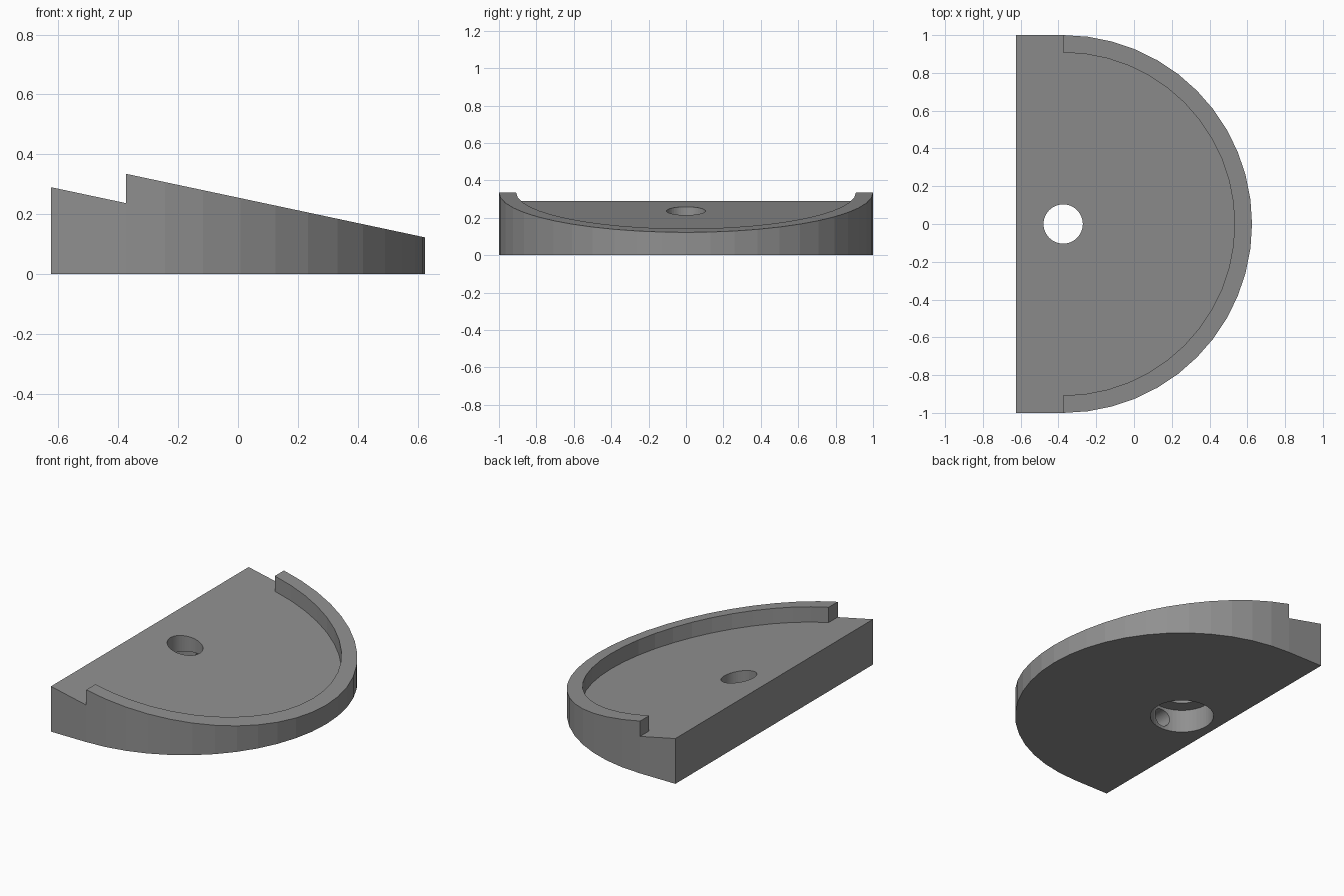
import bpy, bmesh
from math import sin, cos, pi, tan, radians
from mathutils import Matrix

if "Cube" in bpy.data.objects:
    bpy.data.objects.remove(bpy.data.objects["Cube"])

CX = -0.375          # centre of the half-round outline
BACK = -0.625        # flat edge
SLOPE = tan(radians(12))


def floor_z(x):
    return 0.29 - SLOPE * (x - BACK)


def rim_z(x):
    return floor_z(x) + 0.098


def half_arc(r, n=24):
    return [(CX + r * cos(-pi / 2 + pi * i / n), r * sin(-pi / 2 + pi * i / n))
            for i in range(n + 1)]


def make_object(name, bm):
    bmesh.ops.recalc_face_normals(bm, faces=bm.faces)
    mesh = bpy.data.meshes.new(name)
    bm.to_mesh(mesh)
    bm.free()
    ob = bpy.data.objects.new(name, mesh)
    bpy.context.collection.objects.link(ob)
    return ob


def prism(name, outline, bottom, top):
    bm = bmesh.new()
    lo = [bm.verts.new((x, y, bottom(x))) for x, y in outline]
    hi = [bm.verts.new((x, y, top(x))) for x, y in outline]
    bm.faces.new(lo[::-1])
    bm.faces.new(hi)
    n = len(outline)
    for i in range(n):
        j = (i + 1) % n
        bm.faces.new((lo[i], lo[j], hi[j], hi[i]))
    return make_object(name, bm)


def cylinder(name, r, depth, centre, along_y=False):
    bm = bmesh.new()
    m = Matrix.Translation(centre)
    if along_y:
        m = m @ Matrix.Rotation(pi / 2, 4, 'X')
    bmesh.ops.create_cone(bm, cap_ends=True, segments=48, radius1=r, radius2=r,
                          depth=depth, matrix=m)
    return make_object(name, bm)


def cut(target, cutter):
    mod = target.modifiers.new("cut", 'BOOLEAN')
    mod.operation = 'DIFFERENCE'
    mod.solver = 'EXACT'
    mod.object = cutter
    bpy.context.view_layer.objects.active = target
    bpy.ops.object.modifier_apply(modifier=mod.name)
    bpy.data.objects.remove(cutter)


# sloped half-round wedge at full rim height
body = prism("wedge_tray", [(BACK, -1)] + half_arc(1.0) + [(BACK, 1)],
             lambda x: 0.0, rim_z)

# recessed floor: inner half disc plus open strip at the flat edge
recess = [(-0.8, -1.1), (CX, -1.1)] + half_arc(0.908) + [(CX, 1.1), (-0.8, 1.1)]
cut(body, prism("recess_cutter", recess, floor_z, lambda x: 1.0))

# through hole, wider counterbore underneath
cut(body, cylinder("hole_cutter", 0.104, 2.0, (CX, 0, 0)))
cut(body, cylinder("counterbore_cutter", 0.19, 0.3, (CX, 0, 0)))

# blind side holes in the counterbore wall
for side in (-1, 1):
    cut(body, cylinder("side_hole_cutter", 0.056, 0.3, (CX, side * 0.29, 0.076), True))

# dark grey material
grey = bpy.data.materials.new("dark_grey")
grey.diffuse_color = (0.28, 0.28, 0.28, 1)
grey.use_nodes = True
grey.node_tree.nodes["Principled BSDF"].inputs["Base Color"].default_value = grey.diffuse_color
body.data.materials.clear()
body.data.materials.append(grey)
for face in body.data.polygons:
    face.material_index = 0
